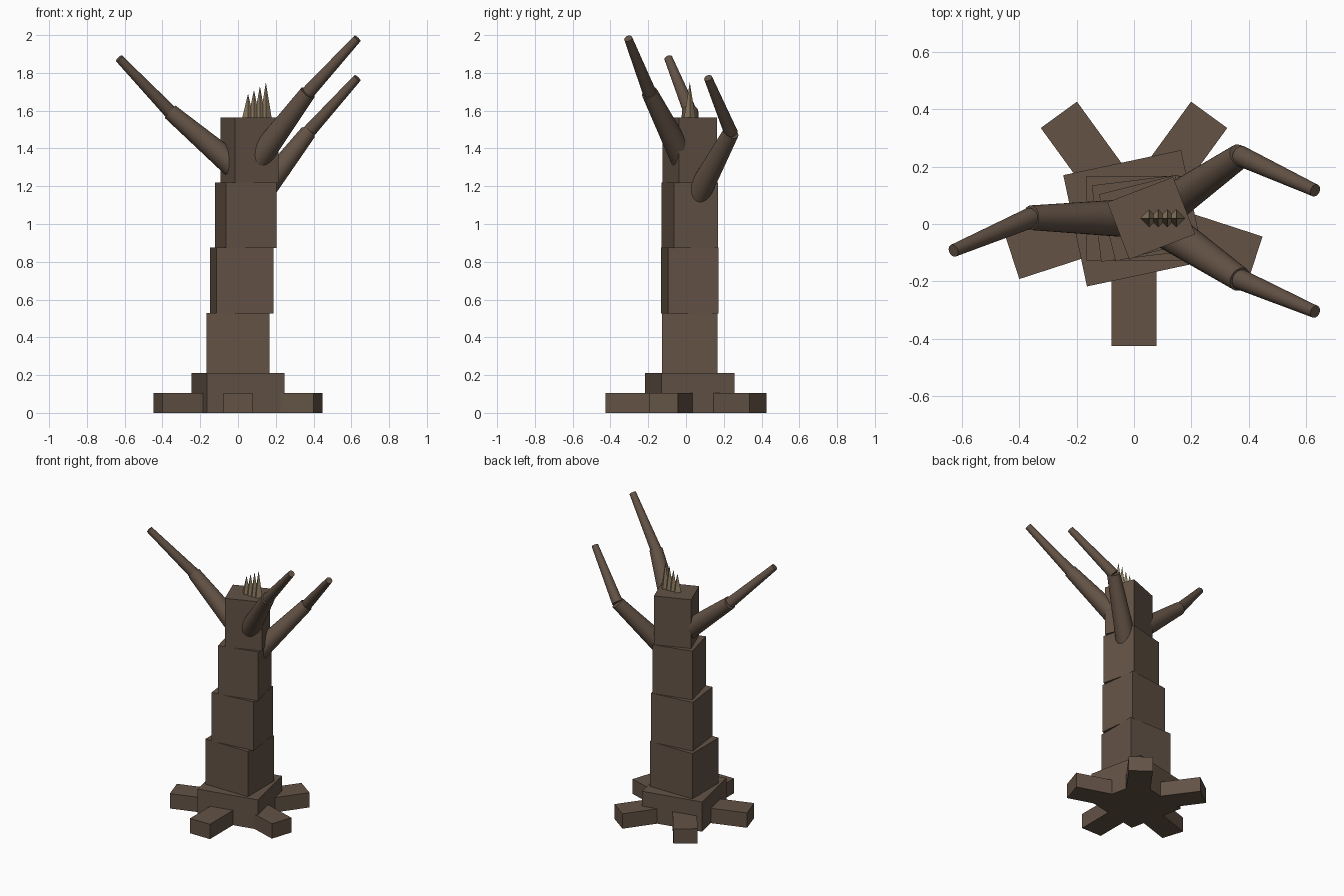
import bpy, math
from mathutils import Vector

if "Cube" in bpy.data.objects:
    bpy.data.objects.remove(bpy.data.objects["Cube"])


def material(name, color):
    m = bpy.data.materials.new(name)
    m.diffuse_color = (*color, 1)
    m.use_nodes = True
    m.node_tree.nodes["Principled BSDF"].inputs["Base Color"].default_value = m.diffuse_color
    return m


bark = material("bark", (0.125, 0.085, 0.06))
splinter_wood = material("splinter_wood", (0.27, 0.2, 0.12))
CY = 0.02  # trunk axis in y


def finish(name, mat):
    ob = bpy.context.object
    ob.name = name
    ob.data.materials.append(mat)
    return ob


def box(name, centre, size, angle, z0, z1):
    bpy.ops.mesh.primitive_cube_add(
        size=1, location=(centre[0], centre[1], (z0 + z1) / 2),
        rotation=(0, 0, math.radians(angle)))
    bpy.context.object.scale = (size[0], size[1], z1 - z0)
    return finish(name, bark)


def limb(name, a, b, r0, r1):
    a, b = Vector(a), Vector(b)
    d = b - a
    bpy.ops.mesh.primitive_cone_add(
        vertices=32, radius1=r0, radius2=r1, depth=d.length,
        location=(a + b) / 2, rotation=d.to_track_quat('Z', 'Y').to_euler())
    bpy.ops.object.shade_smooth_by_angle()
    return finish(name, bark)


# Root flare: base block and five radiating roots
box("base_block", (0, CY), (0.42, 0.397), 12, 0, 0.21)
for i in range(5):
    ang = -90 + 72 * i
    t = math.radians(ang)
    r0, r1 = 0.10, 0.446
    mid = (r0 + r1) / 2
    box(f"root_{i + 1}", (mid * math.cos(t), CY + mid * math.sin(t)),
        (r1 - r0, 0.156), ang, 0, 0.105)

# Trunk: four shrinking blocks, each shifted and twisted a little more
for i in range(4):
    top = 0.53 + 0.345 * i
    bottom = 0.2 if i == 0 else top - 0.348
    box(f"trunk_block_{i + 1}", (0.02 * i, CY),
        (0.333 - 0.029 * i, 0.295 - 0.027 * i), 7 * i, bottom, top)

# Broken branches: start, elbow, tip
branches = {
    "left": ((0.0, 0.02, 1.29), (-0.36, 0.022, 1.595), (-0.63, -0.093, 1.877)),
    "front": ((0.1, -0.01, 1.335), (0.37, -0.193, 1.695), (0.632, -0.306, 1.982)),
    "back": ((0.1, 0.05, 1.135), (0.37, 0.238, 1.483), (0.632, 0.117, 1.773)),
}
for side, (start, elbow, tip) in branches.items():
    limb(f"{side}_branch_lower", start, elbow, 0.068, 0.043)
    limb(f"{side}_branch_upper", elbow, tip, 0.036, 0.022)

# Splinters on the broken top
for i in range(4):
    z0, z1 = 1.56, 1.69 + 0.02 * i
    bpy.ops.mesh.primitive_cone_add(
        vertices=4, radius1=0.031, radius2=0, depth=z1 - z0,
        location=(0.053 + 0.0315 * i, CY, (z0 + z1) / 2))
    finish(f"splinter_{i + 1}", splinter_wood)
